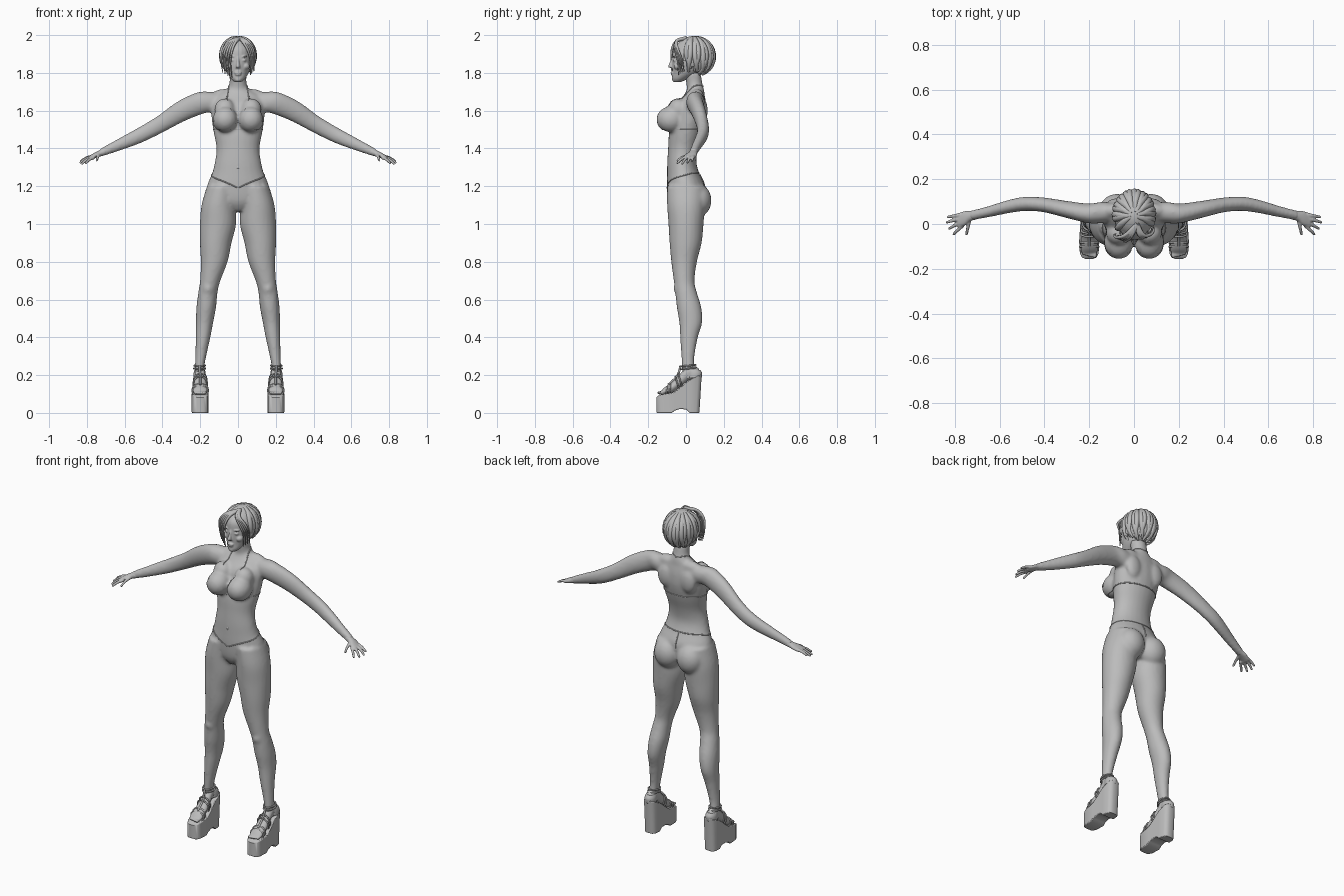
import bpy, bmesh, math
from math import sin, cos, pi
from mathutils import Vector, Matrix
from mathutils.bvhtree import BVHTree

if "Cube" in bpy.data.objects:
    bpy.data.objects.remove(bpy.data.objects["Cube"])

grey = bpy.data.materials.new("plain grey")
grey.use_nodes = True
grey.diffuse_color = (0.5, 0.5, 0.5, 1)
grey.node_tree.nodes["Principled BSDF"].inputs["Base Color"].default_value = (0.5, 0.5, 0.5, 1)

AXES = {"z": ((1, 0, 0), (0, 1, 0)), "x": ((0, 1, 0), (.45, 0, .89)), "y": ((1, 0, 0), (0, 0, 1))}


def spline(rows, steps=5):
    """Catmull-Rom smoothing of rows of numbers."""
    pts = [Vector(r) for r in rows]
    pts = [2 * pts[0] - pts[1]] + pts + [2 * pts[-1] - pts[-2]]
    out = []
    for a, b, c, d in zip(pts, pts[1:], pts[2:], pts[3:]):
        for i in range(steps):
            t = i / steps
            out.append(.5 * (2 * b + (c - a) * t + (2 * a - 5 * b + 4 * c - d) * t * t
                             + (3 * b - a - 3 * c + d) * t ** 3))
    return out + [pts[-2]]


def loft(bm, rows, axis="z", s=1, n=24):
    """Closed tube through elliptical sections (x, y, z, radius u, radius v)."""
    u, v = (Vector(a) for a in AXES[axis])
    flip = Vector((s, 1, 1))
    rings = []
    for r in spline(rows):
        ring = []
        for k in range(n):
            a = 2 * pi * k / n
            p = Vector(r[:3]) + u * r[3] * cos(a) + v * r[4] * sin(a)
            ring.append(bm.verts.new(p * flip))
        rings.append(ring)
    for p, q in zip(rings, rings[1:]):
        for k in range(n):
            bm.faces.new((p[k], p[(k + 1) % n], q[(k + 1) % n], q[k]))
    bm.faces.new(rings[0])
    bm.faces.new(rings[-1])


def ball(bm, c, r, s=1):
    m = Matrix.Translation((c[0] * s, c[1], c[2])) @ Matrix.Diagonal((*r, 1))
    bmesh.ops.create_uvsphere(bm, u_segments=24, v_segments=16, radius=1, matrix=m)


def finish(name, bm, voxel=0, smooth=0):
    bmesh.ops.recalc_face_normals(bm, faces=bm.faces)
    for f in bm.faces:
        f.smooth = True
    me = bpy.data.meshes.new(name)
    bm.to_mesh(me)
    bm.free()
    ob = bpy.data.objects.new(name, me)
    bpy.context.collection.objects.link(ob)
    me.materials.append(grey)
    if voxel:
        m = ob.modifiers.new("blend", "REMESH")
        m.mode, m.voxel_size, m.use_smooth_shade = "VOXEL", voxel, True
    if smooth:
        m = ob.modifiers.new("soften", "SMOOTH")
        m.factor, m.iterations = .5, smooth
    return ob


def cord(name, pts, r, closed=False, radii=None):
    cu = bpy.data.curves.new(name, "CURVE")
    cu.dimensions, cu.bevel_depth, cu.bevel_resolution = "3D", r, 2
    cu.use_fill_caps = True
    sp = cu.splines.new("POLY")
    sp.points.add(len(pts) - 1)
    for i, p in enumerate(pts):
        sp.points[i].co = (*p[:3], 1)
        sp.points[i].radius = radii[i] if radii else 1
    sp.use_cyclic_u = closed
    sp.use_smooth = True
    ob = bpy.data.objects.new(name, cu)
    bpy.context.collection.objects.link(ob)
    cu.materials.append(grey)
    return ob


# Body: torso, legs and arms blended into one skin
bm = bmesh.new()
loft(bm, [(0, 0, 1.07, .06, .06), (0, 0, 1.12, .15, .09), (0, 0, 1.2, .163, .1),
          (0, -.015, 1.27, .137, .085), (0, -.022, 1.33, .122, .077), (0, -.015, 1.4, .114, .08),
          (0, 0, 1.48, .128, .09), (0, .018, 1.56, .14, .09), (0, .028, 1.63, .14, .08),
          (0, .043, 1.68, .115, .056), (0, .05, 1.71, .065, .046), (0, .045, 1.74, .046, .043),
          (0, .035, 1.8, .046, .043)])
for s in (1, -1):
    loft(bm, [(.085, 0, 1.2, .08, .1), (.103, 0, 1.1, .09, .1), (.106, 0, 1, .096, .093),
              (.118, -.002, .9, .084, .085), (.126, -.01, .8, .071, .068), (.147, -.01, .7, .054, .055),
              (.159, 0, .64, .051, .057), (.168, .016, .56, .052, .065), (.177, .025, .48, .046, .061),
              (.185, .016, .4, .039, .047), (.197, .01, .3, .029, .035), (.203, .012, .24, .025, .034),
              (.203, .02, .18, .027, .036)], s=s)
    loft(bm, [(.05, .055, 1.655, .035, .04), (.14, .052, 1.648, .047, .06), (.2, .047, 1.64, .044, .06),
              (.3, .065, 1.597, .038, .055), (.4, .085, 1.535, .033, .046), (.48, .09, 1.49, .032, .042),
              (.55, .08, 1.455, .03, .038), (.65, .055, 1.41, .025, .029), (.73, .037, 1.375, .022, .02)],
         "x", s)
    ball(bm, (.075, .062, 1.125), (.08, .073, .088), s)     # buttock
    ball(bm, (.068, -.08, 1.553), (.066, .074, .067), s)    # breast
    ball(bm, (.07, -.04, 1.605), (.055, .055, .06), s)
    ball(bm, (.07, .06, 1.675), (.075, .035, .04), s)       # shoulder slope
    ball(bm, (.075, .085, 1.6), (.05, .03, .07), s)         # shoulder blade
    ball(bm, (.158, -.04, .66), (.03, .025, .04), s)        # kneecap
body = finish("body", bm, .009, 6)

# Hands and feet
FINGERS = [((.772, .042, 1.357), (.83, .032, 1.335)), ((.776, .025, 1.355), (.835, .008, 1.325)),
           ((.774, .008, 1.352), (.825, -.02, 1.32)), ((.766, -.006, 1.35), (.805, -.045, 1.323)),
           ((.735, .018, 1.365), (.748, -.045, 1.337))]
for side, s in (("left", 1), ("right", -1)):
    bm = bmesh.new()
    loft(bm, [(.7, .043, 1.386, .022, .02), (.73, .036, 1.374, .023, .017),
              (.755, .026, 1.364, .032, .014), (.785, .016, 1.35, .032, .01)], "x", s)
    for a, b in FINGERS:
        a, b = Vector(a), Vector(b)
        for i in range(13):
            t = i / 12
            p = a.lerp(b, t) + Vector((0, 0, .005 * sin(pi * t)))
            ball(bm, p, [.0095 - .003 * t] * 3, s)
    finish(side + "_hand", bm, .004, 3)

    bm = bmesh.new()
    loft(bm, [(.2, -.13, .108, .034, .01), (.2, -.11, .117, .038, .021), (.2, -.07, .137, .036, .029),
              (.2, -.03, .172, .03, .036), (.202, .01, .21, .027, .04), (.203, .045, .218, .026, .032),
              (.203, .068, .215, .014, .02)], "y", s)
    for i in range(5):                                       # toes
        ball(bm, (.175 + .0125 * i, -.135 + .003 * i, .106), (.0085 - .0006 * i, .018, .0095), s)
    finish(side + "_foot", bm, .004, 3)

    # Wedge platform sole: y, bottom, top, half width
    bm = bmesh.new()
    rows = [(-.156, 0, .082, .018), (-.149, 0, .09, .033), (-.13, 0, .097, .042), (-.075, 0, .106, .045),
            (-.06, .012, .112, .044), (-.03, .021, .135, .042), (0, .018, .162, .04),
            (.018, 0, .175, .039), (.052, 0, .197, .036), (.066, 0, .2, .026), (.071, 0, .2, .012)]
    rings = []
    for y, lo, hi, w in rows:
        y2 = y + (.012 if y > .03 else 0)
        rings.append([bm.verts.new((s * .2 + x, yy, z)) for x, yy, z in
                      ((-w, y, lo), (w, y, lo), (w, y2, hi), (-w, y2, hi))])
    for p, q in zip(rings, rings[1:]):
        for k in range(4):
            bm.faces.new((p[k], p[(k + 1) % 4], q[(k + 1) % 4], q[k]))
    bm.faces.new(rings[0])
    bm.faces.new(rings[-1])
    sole = finish(side + "_platform_sole", bm)
    m = sole.modifiers.new("round", "BEVEL")
    m.width, m.segments, m.angle_limit = .004, 2, math.radians(50)
    bpy.context.view_layer.objects.active = sole
    sole.select_set(True)
    bpy.ops.object.shade_smooth_by_angle(angle=math.radians(40))
    sole.select_set(False)

    # Shoe straps: centre, half width, slanted half depth
    STRAPS = [("toe", (.2, -.102, .116), .042, (0, .004, .026)), ("toe_upper", (.2, -.085, .125), .041, (0, .004, .03)),
              ("instep", (.2, -.045, .155), .037, (0, -.012, .038)), ("instep_upper", (.2, -.03, .168), .035, (0, -.012, .04)),
              ("ankle", (.203, .012, .25), .029, (0, .039, .004)), ("ankle_lower", (.203, .014, .235), .03, (0, .042, .004))]
    for label, c, w, d in STRAPS:
        c = Vector((c[0] * s, c[1], c[2]))
        ring = [c + Vector((w * cos(a), 0, 0)) + Vector(d) * sin(a) for a in (2 * pi * k / 32 for k in range(32))]
        cord(f"{side}_{label}_strap", ring, .0045, True)
    front = spline([(s * .203, -.029, .25), (s * .202, -.036, .22), (s * .2, -.05, .19), (s * .2, -.095, .148)])
    cord(side + "_front_strap", front, .006)
    bm = bmesh.new()                                         # heel cup
    loft(bm, [(.203, .045, .185, .033, .038), (.203, .045, .21, .032, .04), (.203, .04, .228, .028, .036)], s=s)
    finish(side + "_heel_cup", bm)

# Head with face
bm = bmesh.new()
loft(bm, [(0, -.045, 1.752, .02, .02), (0, -.03, 1.77, .038, .043), (0, -.003, 1.8, .056, .068),
          (0, .01, 1.84, .068, .083), (0, .02, 1.88, .074, .092), (0, .025, 1.93, .072, .09), (0, .03, 1.975, .04, .055)])
loft(bm, [(0, -.066, 1.885, .006, .008), (0, -.075, 1.86, .007, .009), (0, -.081, 1.838, .011, .012),
          (0, -.075, 1.826, .012, .008)])
ball(bm, (0, -.088, 1.834), (.007, .007, .007))
ball(bm, (0, -.072, 1.801), (.02, .01, .006))
ball(bm, (0, -.07, 1.791), (.017, .011, .006))
ball(bm, (0, -.06, 1.765), (.018, .014, .013))
for s in (1, -1):
    ball(bm, (.03, -.058, 1.867), (.014, .012, .008), s)
    ball(bm, (.03, -.06, 1.887), (.021, .012, .004), s)
    ball(bm, (.04, -.04, 1.835), (.022, .025, .02), s)
    ball(bm, (.074, .03, 1.855), (.01, .016, .027), s)
finish("head", bm, .004, 2)

# Hair: cap with the face opening removed, then overlapping locks
bm = bmesh.new()
ball(bm, (0, .04, 1.885), (.09, .108, .11))
gone = [f for f in bm.faces if f.calc_center_median().z < 1.95 - 1.3 * (f.calc_center_median().y + .06)
        or f.calc_center_median().z < 1.81]
bmesh.ops.delete(bm, geom=gone, context="FACES")
finish("hair_cap", bm)


def lock(name, azimuth, end, r, twist=.25):
    pts, radii = [], []
    for i in range(13):
        t = i / 12
        p, a = .15 + (end - .15) * t, azimuth + twist * sin(pi * t)
        pts.append(Vector((.085 * sin(p) * cos(a), .04 + .103 * sin(p) * sin(a), 1.883 + .104 * cos(p))))
        radii.append(.25 + .9 * sin(pi * min(.95, .15 + .8 * t)))
    cord(name, pts, r, radii=radii)


for i in range(19):
    a = math.radians(-22 + 224 * i / 18)
    lock(f"hair_lock_{i + 1}", a, 2.42 + .12 * (i % 3) - (.35 if i in (1, 2, 16, 17) else 0), .015, .2 * (-1) ** i)
for i in range(5):                                           # fringe swept to the right
    x = .012 * i
    pts = spline([(.015, .0, 1.984), (-.01 - x * .6, -.05, 1.968), (-.03 - x, -.074 + x * .3, 1.925),
                  (-.04 - x, -.078 + x * .6, 1.86), (-.032 - x, -.072 + x * .6, 1.775 + .006 * i)])
    cord(f"fringe_lock_{i + 1}", pts, .01, radii=[1.1 - .9 * k / 20 for k in range(21)])
for i in range(4):                                           # fringe swept to the left
    x = .01 * i
    pts = spline([(.012, .0, 1.984), (.025 + x * .6, -.05, 1.968), (.05 + x, -.058 + x * .5, 1.925),
                  (.066 + x * .7, -.045 + x * .8, 1.87), (.066 + x * .6, -.04 + x, 1.79 + .006 * i)])
    cord(f"left_fringe_lock_{i + 1}", pts, .01, radii=[1.1 - .9 * k / 20 for k in range(21)])

# Swimwear fitted to the evaluated body
graph = bpy.context.evaluated_depsgraph_get()
skin = BVHTree.FromObject(body, graph)


def panel(name, planes):
    """Piece of the skin kept inside the planes and lifted slightly."""
    bm = bmesh.new()
    bm.from_object(body, graph)
    for co, no in planes:
        bmesh.ops.bisect_plane(bm, geom=bm.verts[:] + bm.edges[:] + bm.faces[:], plane_co=co, plane_no=no, clear_outer=True)
    bm.normal_update()
    for v, n in [(v, v.normal.copy()) for v in bm.verts]:
        v.co += n * .003
    finish(name, bm)


def band(name, height):
    pts = []
    for k in range(96):
        a = 2 * pi * k / 96
        hit = skin.ray_cast(Vector((0, 0, height(a))), Vector((sin(a), -cos(a), 0)))[0]
        if hit:
            pts.append(hit)
    cord(name, pts, .0032, True)


def fitted(name, rows):
    cord(name, [skin.find_nearest(p)[0] for p in spline(rows, 8)], .0032)


band("chest_band", lambda a: 1.5)
band("hip_band", lambda a: 1.19 + .08 * min(1, 1.25 * abs(sin(a / 2))))
for side, s in (("left", 1), ("right", -1)):
    panel(side + "_top_cup", [((0, -.03, 0), (0, 1, 0)), ((0, 0, 1.5), (0, 0, -1)),
                              ((s * .062, 0, 1.655), (s * .14, 0, .08)), ((s * .056, 0, 1.655), (s * -.13, 0, .047))])
    fitted(side + "_neck_strap", [(s * .06, -.06, 1.645), (s * .06, -.03, 1.68), (s * .056, .02, 1.72),
                                  (s * .045, .06, 1.735), (0, .1, 1.73)])
panel("bottom_front", [((0, -.01, 0), (0, 1, 0)), ((0, 0, 1.19), (0, 0, 1)), ((0, 0, 1.05), (0, 0, -1)),
                       ((.055, 0, 1.19), (.12, 0, -.045)), ((-.055, 0, 1.19), (-.12, 0, -.045))])
fitted("bottom_back_string", [(0, .09, 1.27), (0, .1, 1.23), (0, .11, 1.18)])

# Navel
bm = bmesh.new()
ball(bm, (0, skin.ray_cast(Vector((0, 0, 1.3)), Vector((0, -1, 0)))[0].y, 1.3), (.006, .002, .007))
finish("navel", bm)
